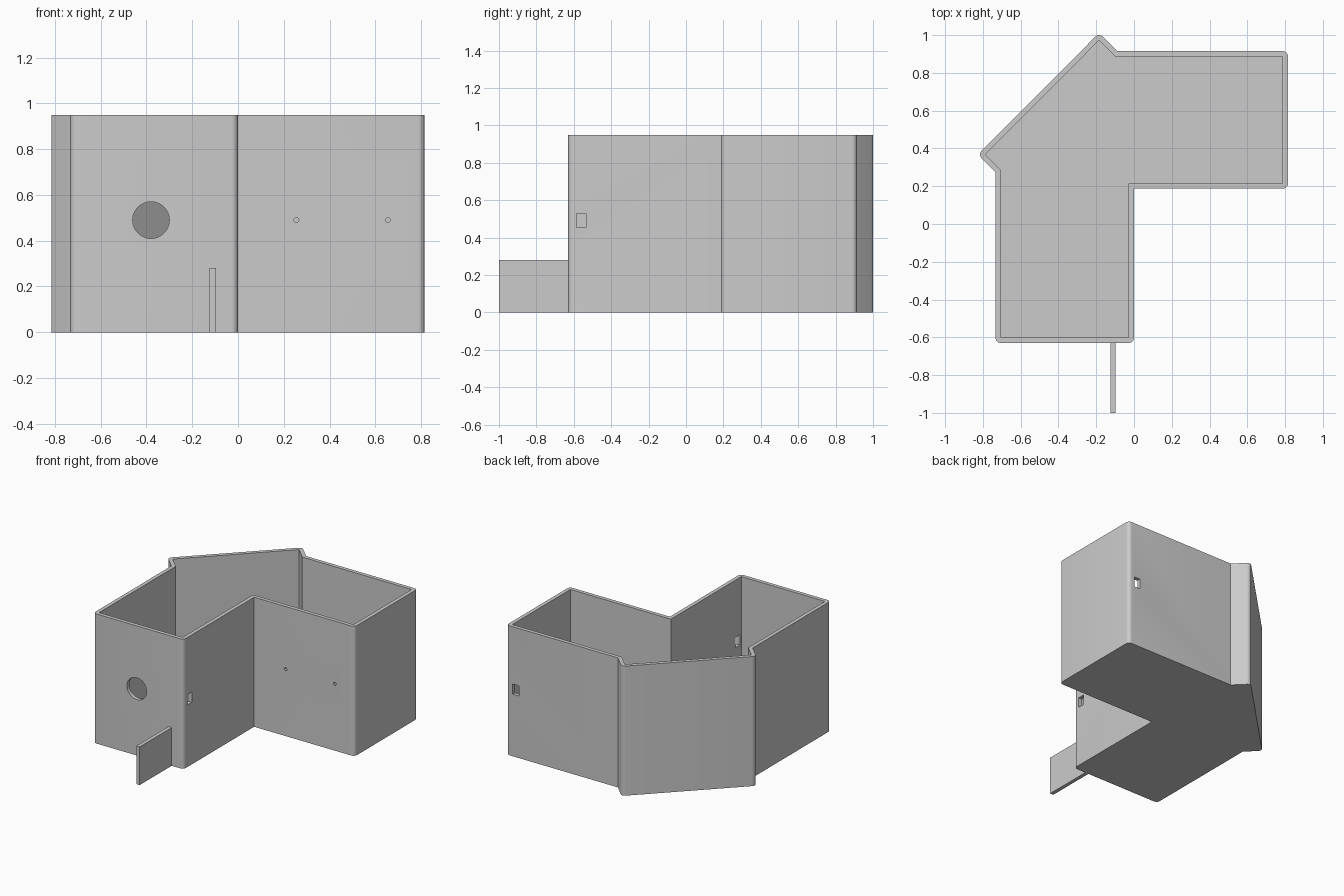
import bpy
import bmesh
from math import cos, sin, atan2, pi, radians
from mathutils import Vector, Matrix

default = bpy.data.objects.get("Cube")
if default:
    bpy.data.objects.remove(default)

WALL = 0.028
HEIGHT = 0.95

grey = bpy.data.materials.new("plain_grey")
grey.use_nodes = True
colour = (0.6, 0.6, 0.6, 1)
grey.diffuse_color = colour
grey.node_tree.nodes["Principled BSDF"].inputs["Base Color"].default_value = colour


def finish(name, bm):
    bmesh.ops.recalc_face_normals(bm, faces=bm.faces)
    mesh = bpy.data.meshes.new(name)
    bm.to_mesh(mesh)
    bm.free()
    mesh.materials.append(grey)
    obj = bpy.data.objects.new(name, mesh)
    bpy.context.collection.objects.link(obj)
    return obj


def prism(name, outline, z0, z1):
    bm = bmesh.new()
    face = bm.faces.new([bm.verts.new((p[0], p[1], z0)) for p in outline])
    up = bmesh.ops.extrude_face_region(bm, geom=[face])["geom"]
    verts = [v for v in up if isinstance(v, bmesh.types.BMVert)]
    bmesh.ops.translate(bm, verts=verts, vec=(0, 0, z1 - z0))
    return finish(name, bm)


def box(name, low, high):
    corners = [(low[0], low[1]), (high[0], low[1]), (high[0], high[1]), (low[0], high[1])]
    return prism(name, corners, low[2], high[2])


def drill(name, x, y, z, radius, sides):
    bm = bmesh.new()
    place = Matrix.Translation((x, y, z)) @ Matrix.Rotation(pi / 2, 4, "X")
    bmesh.ops.create_cone(bm, cap_ends=True, segments=sides, radius1=radius,
                          radius2=radius, depth=0.12, matrix=place)
    return finish(name, bm)


def offset_outline(points, dist, steps=6):
    """Offset a counter-clockwise outline, rounding its outer corners."""
    pts = [Vector(p) for p in points]
    result = []
    for i, p in enumerate(pts):
        a = (p - pts[i - 1]).normalized()
        b = (pts[(i + 1) % len(pts)] - p).normalized()
        na, nb = Vector((a.y, -a.x)), Vector((b.y, -b.x))
        turn = atan2(a.x * b.y - a.y * b.x, a.dot(b))
        if turn > 0:
            start = atan2(na.y, na.x)
            for s in range(steps + 1):
                t = start + turn * s / steps
                result.append(p + dist * Vector((cos(t), sin(t))))
        else:
            result.append(p + (na + nb) * dist / (1 + na.dot(nb)))
    return result


def cut(target, cutters):
    for c in cutters:
        c.hide_render = True
        mod = target.modifiers.new(c.name, "BOOLEAN")
        mod.operation = "DIFFERENCE"
        mod.solver = "EXACT"
        mod.object = c
    bpy.context.view_layer.update()
    graph = bpy.context.evaluated_depsgraph_get()
    mesh = bpy.data.meshes.new_from_object(target.evaluated_get(graph))
    target.modifiers.clear()
    target.data = mesh
    for c in cutters:
        bpy.data.objects.remove(c)


# L-shaped room outline with a slanted back corner panel
room = [(-0.705, -0.602), (-0.028, -0.602), (-0.028, 0.215), (0.787, 0.215),
        (0.787, 0.887), (-0.1, 0.887), (-0.185, 0.972), (-0.787, 0.368), (-0.705, 0.286)]

# Open-topped shell with floor, plus its openings
shell = prism("open_shell", offset_outline(room, WALL), 0, HEIGHT)
cut(shell, [
    prism("room_cutter", room, WALL, HEIGHT + 0.1),
    drill("porthole_cutter", -0.38, -0.616, 0.49, 0.08, 48),
    drill("left_pin_cutter", 0.255, 0.2, 0.49, 0.011, 12),
    drill("right_pin_cutter", 0.655, 0.2, 0.49, 0.011, 12),
    box("side_slot_cutter", (-0.06, -0.585, 0.455), (0.04, -0.535, 0.53)),
    box("back_slot_cutter", (0.715, 0.85, 0.455), (0.765, 0.95, 0.53)),
])

# Low fin standing in front
box("front_fin", (-0.125, -1, 0), (-0.097, -0.625, 0.28))

# Smooth rounded corners, keep real edges sharp
bpy.ops.object.select_all(action="DESELECT")
shell.select_set(True)
bpy.context.view_layer.objects.active = shell
bpy.ops.object.shade_smooth_by_angle(angle=radians(30))
